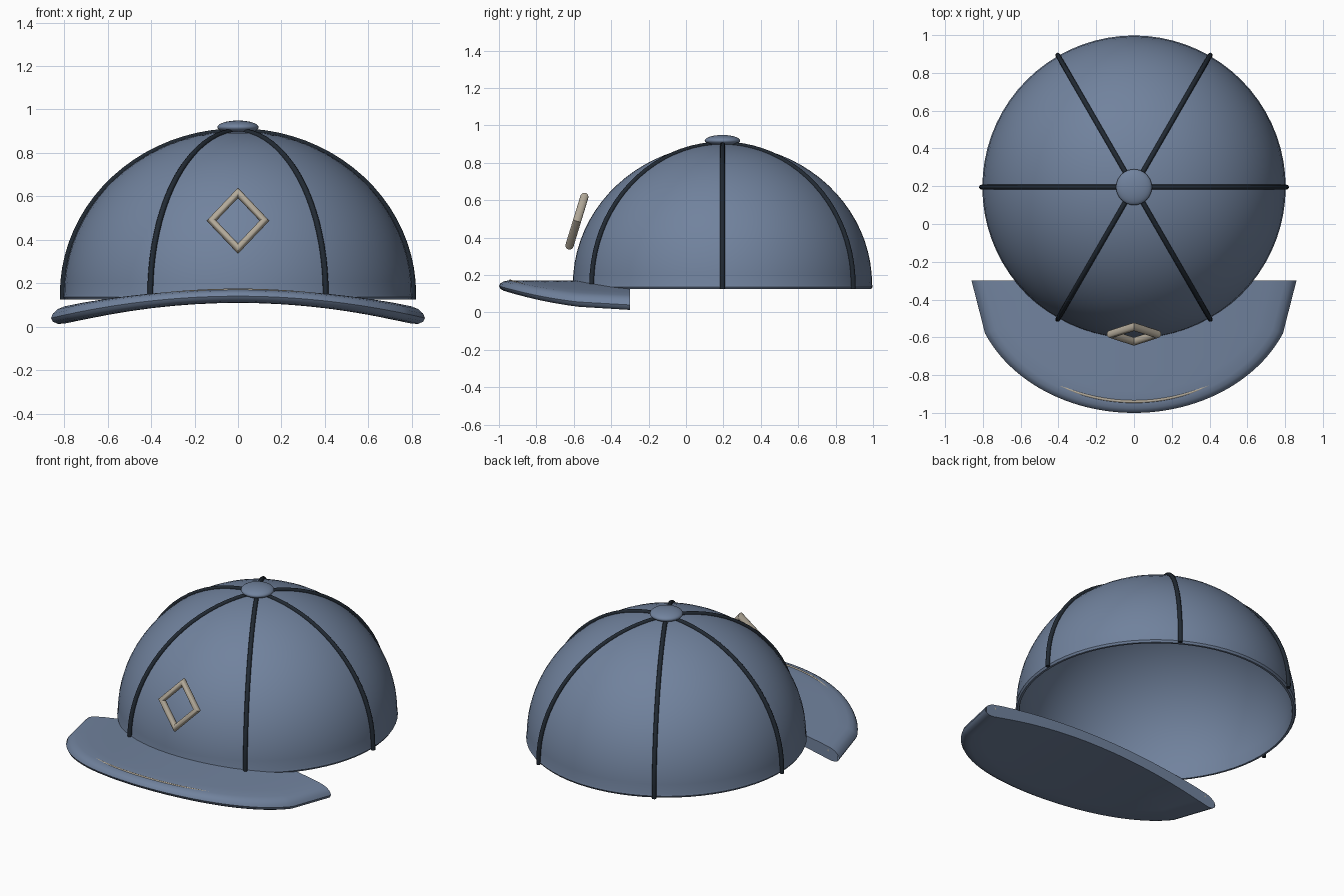
import bpy, bmesh
from math import sin, cos, pi, radians

if "Cube" in bpy.data.objects:
    bpy.data.objects.remove(bpy.data.objects["Cube"])

CY = 0.195                    # crown centre in y
BASE, EQ, H, R = 0.125, 0.15, 0.75, 0.80


def material(name, rgb):
    m = bpy.data.materials.new(name)
    m.diffuse_color = (*rgb, 1)
    m.use_nodes = True
    m.node_tree.nodes["Principled BSDF"].inputs["Base Color"].default_value = m.diffuse_color
    return m


BLUE = material("blue_cloth", (0.165, 0.225, 0.34))
DARK = material("dark_seam", (0.015, 0.022, 0.032))
BEIGE = material("beige_trim", (0.45, 0.40, 0.32))


def finish(obj, name, mat, angle=40):
    obj.name = name
    obj.data.materials.append(mat)
    bpy.ops.object.select_all(action='DESELECT')
    obj.select_set(True)
    bpy.context.view_layer.objects.active = obj
    if obj.type == 'MESH':
        bpy.ops.object.shade_smooth_by_angle(angle=radians(angle))
    return obj


def from_bmesh(bm, name, mat, angle=40):
    bmesh.ops.recalc_face_normals(bm, faces=bm.faces)
    me = bpy.data.meshes.new(name)
    bm.to_mesh(me)
    bm.free()
    obj = bpy.data.objects.new(name, me)
    bpy.context.collection.objects.link(obj)
    return finish(obj, name, mat, angle)


def tube(name, pts, radius, mat):
    cu = bpy.data.curves.new(name, 'CURVE')
    cu.dimensions = '3D'
    cu.bevel_depth = radius
    cu.bevel_resolution = 3
    cu.use_fill_caps = True
    sp = cu.splines.new('POLY')
    sp.points.add(len(pts) - 1)
    for p, co in zip(sp.points, pts):
        p.co = (*co, 1)
    obj = bpy.data.objects.new(name, cu)
    bpy.context.collection.objects.link(obj)
    return finish(obj, name, mat)


# Crown: thin open shell, spun from a dome profile (outside up, inside down)
def dome(r, h, n=20):
    return [(r * cos(i * pi / 2 / n), EQ + h * sin(i * pi / 2 / n)) for i in range(n + 1)]


outer = [(0.795, BASE), (0.803, BASE + 0.012)] + dome(R, H)
inner = [(0.782, BASE)] + dome(R - 0.022, H - 0.022)
profile = outer + inner[::-1]
bm = bmesh.new()
vs = [bm.verts.new((r, CY, z)) for r, z in profile]
edges = [bm.edges.new((vs[i], vs[(i + 1) % len(vs)])) for i in range(len(vs))]
bmesh.ops.spin(bm, geom=vs + edges, cent=(0, CY, 0), axis=(0, 0, 1),
               angle=2 * pi, steps=72, use_merge=False)
bmesh.ops.remove_doubles(bm, verts=bm.verts, dist=0.0005)
bmesh.ops.dissolve_degenerate(bm, dist=0.0001, edges=bm.edges)
bmesh.ops.delete(bm, geom=[e for e in bm.edges if not e.link_faces], context='EDGES')
from_bmesh(bm, "crown", BLUE)

# Six seams from the button down to the hem
for k in range(6):
    a = k * pi / 3
    path = [(R + 0.007, BASE)] + [(r * 1.009, z + 0.001) for r, z in dome(R, H)]
    tube(f"seam_{k + 1}", [(r * cos(a), CY + r * sin(a), z) for r, z in path], 0.013, DARK)

# Button on top
bpy.ops.mesh.primitive_uv_sphere_add(segments=32, ring_count=16, location=(0, CY, 0.918))
button = bpy.context.object
button.scale = (0.095, 0.095, 0.031)
finish(button, "button", BLUE)


# Brim: half-round outline, straight at the back, arched across x
def outline(t, s):
    return 0.86 * s * cos(t), -0.30 - 0.70 * s * sin(t)


def brim_z(x, w):
    bottom, top = 0.11 - 0.152 * x * x, 0.172 - 0.12 * x * x
    return bottom + w * (top - bottom)


inside = [0.001] + [0.12 * i for i in range(1, 8)]
section = ([(s, 0) for s in inside] + [(0.93, 0.02), (0.965, 0.1), (0.99, 0.28), (1, 0.5),
           (0.99, 0.72), (0.965, 0.9), (0.93, 0.98)] + [(s, 1) for s in inside[::-1]])
angles = [0] + [radians(23.5 + 133 * i / 48) for i in range(49)] + [pi]
bm = bmesh.new()
cols = []
for t in angles:
    col = []
    for s, w in section:
        x, y = outline(t, s)
        col.append(bm.verts.new((x, y, brim_z(x, w))))
    cols.append(col)
for a, b in zip(cols, cols[1:]):
    for i in range(len(section) - 1):
        bm.faces.new((a[i], a[i + 1], b[i + 1], b[i]))
n = len(section)
for col in (cols[0], cols[-1]):
    for i in range(n // 2 - 1):
        ring = [col[i], col[i + 1], col[n - 2 - i], col[n - 1 - i]]
        bm.faces.new(list(dict.fromkeys(ring)))
bmesh.ops.remove_doubles(bm, verts=bm.verts, dist=0.003)
from_bmesh(bm, "brim", BLUE)

# Stitch line half sunk into the brim
stitch = []
for i in range(49):
    x, y = outline(pi * i / 48, 0.915)
    stitch.append((x, y, 0.168 - 0.153 * x * x))
tube("brim_stitch", stitch, 0.008, BEIGE)

# Open diamond badge on the front
bpy.ops.mesh.primitive_torus_add(major_segments=4, minor_segments=16, major_radius=0.122,
                                 minor_radius=0.022, location=(0, -0.583, 0.488),
                                 rotation=(radians(73), 0, 0))
badge = bpy.context.object
badge.scale = (1, 1.1, 1)
finish(badge, "diamond_badge", BEIGE)
